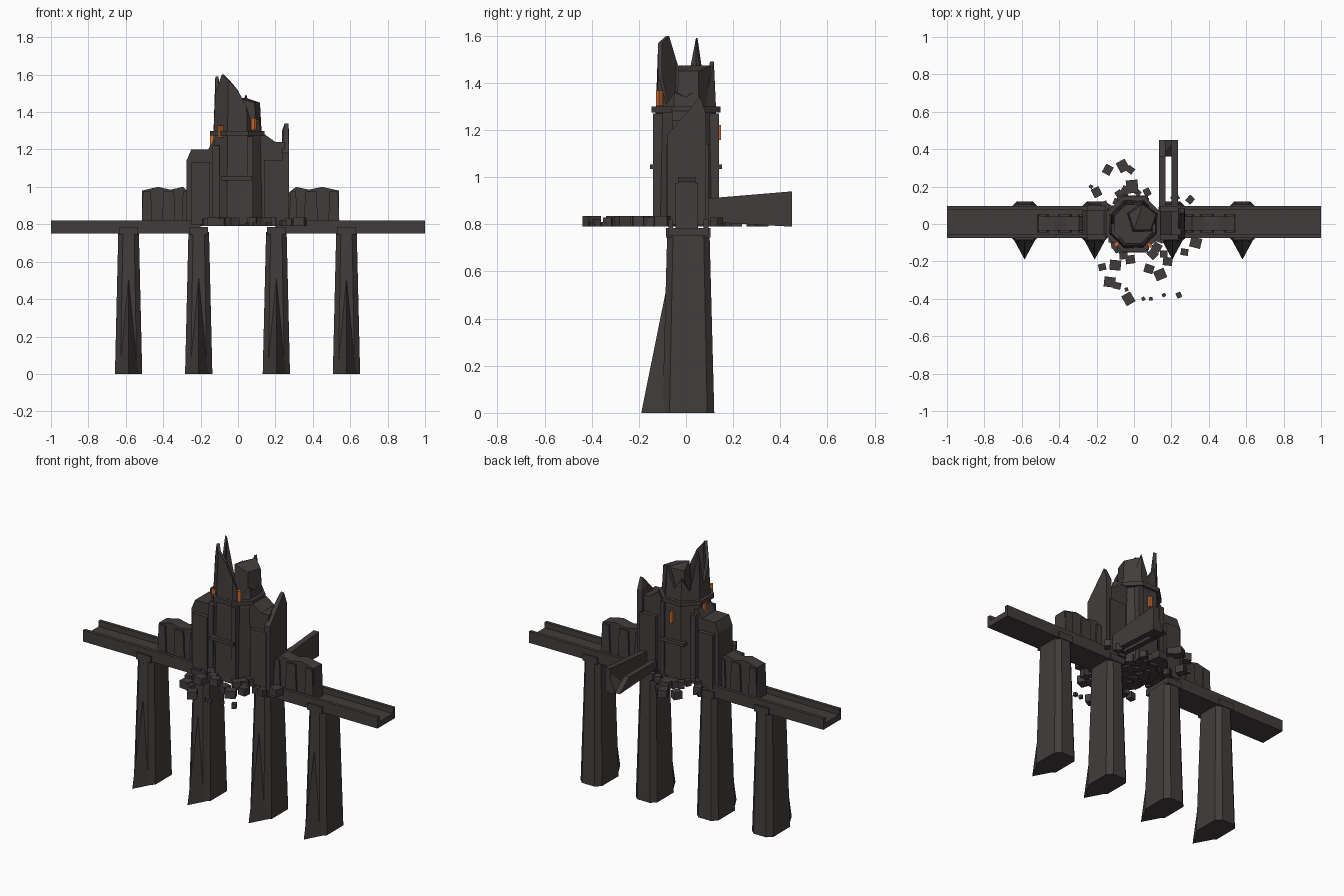
import bpy, bmesh, math, random
from mathutils import Matrix, Vector

cube = bpy.data.objects.get("Cube")
if cube:
    bpy.data.objects.remove(cube, do_unlink=True)
random.seed(4)


def material(name, rgb):
    m = bpy.data.materials.new(name)
    m.use_nodes = True
    m.diffuse_color = (*rgb, 1)
    m.node_tree.nodes["Principled BSDF"].inputs["Base Color"].default_value = (*rgb, 1)
    return m


STONE = material("dark stone", (0.055, 0.046, 0.046))
GLOW = material("orange glow", (0.65, 0.16, 0.03))


def finish(name, bm, mat=STONE):
    bmesh.ops.recalc_face_normals(bm, faces=bm.faces)
    mesh = bpy.data.meshes.new(name)
    bm.to_mesh(mesh)
    bm.free()
    mesh.materials.append(mat)
    ob = bpy.data.objects.new(name, mesh)
    bpy.context.collection.objects.link(ob)
    return ob


def hull(name, points, mat=STONE):
    """Convex block around a few corner points."""
    bm = bmesh.new()
    for p in points:
        bm.verts.new(p)
    bmesh.ops.convex_hull(bm, input=bm.verts)
    bmesh.ops.dissolve_limit(bm, angle_limit=0.01, verts=bm.verts, edges=bm.edges)
    return finish(name, bm, mat)


def prism(name, profile, a, b, axis="y"):
    """Extrude a profile (xz along y, or yz along x) from a to b."""
    bm = bmesh.new()

    def place(p, t):
        return (p[0], t, p[1]) if axis == "y" else (t, p[0], p[1])
    face = bm.faces.new([bm.verts.new(place(p, a)) for p in profile])
    new = bmesh.ops.extrude_face_region(bm, geom=[face])["geom"]
    step = (0, b - a, 0) if axis == "y" else (b - a, 0, 0)
    bmesh.ops.translate(bm, vec=step, verts=[v for v in new if isinstance(v, bmesh.types.BMVert)])
    return finish(name, bm)


def box(name, x, y, z, mat=STONE):
    return hull(name, [(i, j, k) for i in x for j in y for k in z], mat)


def chamfered(hx, y0, y1, z, c):
    """Rectangle with cut corners."""
    return [(s * w, y, z) for s in (-1, 1)
            for w, y in ((hx - c, y0), (hx, y0 + c), (hx, y1 - c), (hx - c, y1))]


def shell(name, levels, heights=None, sides=16, wall=0.018):
    """Octagonal ring wall from (radius, z) levels; heights give a broken rim."""
    bm = bmesh.new()
    rings = []
    loop = levels + [(r - wall, z) for r, z in reversed(levels)]
    for k in range(sides):
        a = k * math.tau / sides
        flat = math.cos(math.pi / 8) if k % 2 == 0 else 1
        top = levels[-1][1]
        ring = []
        for r, z in loop:
            z = heights[k] if heights and z == top else z
            ring.append(bm.verts.new((r * flat * math.cos(a) - 0.003, r * flat * math.sin(a), z)))
        rings.append(ring)
    n = len(loop)
    for k in range(sides):
        p, q = rings[k], rings[(k + 1) % sides]
        for i in range(n):
            bm.faces.new((p[i], p[(i + 1) % n], q[(i + 1) % n], q[i]))
    return finish(name, bm)


# Piers with caps and pointed cutwaters
for i, x in enumerate((-0.585, -0.21, 0.205, 0.58)):
    body = chamfered(0.073, -0.1, 0.12, 0, 0.03) + chamfered(0.055, -0.08, 0.1, 0.76, 0.025)
    cutwater = [(-0.065, -0.07, 0), (0.065, -0.07, 0), (0, -0.19, 0), (0, -0.085, 0.52)]
    for label, pts in (("pier", body), ("cutwater", cutwater)):
        hull(f"{label}_{i + 1}", pts).location.x = x
    box(f"pier_cap_{i + 1}", (x - 0.05, x + 0.05), (-0.085, 0.105), (0.745, 0.785))

# Two broken lengths of bridge with parapets
deck = [(-0.075, 0.75), (0.095, 0.75), (0.095, 0.82), (0.075, 0.82),
        (0.075, 0.785), (-0.055, 0.785), (-0.055, 0.82), (-0.075, 0.82)]
prism("right_deck", deck, -1, -0.2, "x")
prism("left_deck", deck, 0.2, 1, "x")

# Tower: ruined octagonal shell, floor, ring mouldings and inner turret
rim = [1.34, 1.37, 1.33, 1.49, 1.36, 1.43, 1.35, 1.59,
       1.37, 1.5, 1.6, 1.57, 1.52, 1.43, 1.31, 1.36]
shell("tower_shell", [(0.147, 0.795), (0.14, 1.25), (0.128, 1.4)], rim)
shell("tower_ring", [(0.158, 1.275), (0.158, 1.3)], wall=0.025)
circle = [(math.cos(a * math.tau / 8 + math.pi / 8), math.sin(a * math.tau / 8 + math.pi / 8)) for a in range(8)]
hull("tower_core", [(0.13 * c, 0.13 * s, z) for c, s in circle for z in (0.8, 1.27)])
for label, s in (("front", -1), ("back", 1)):
    box(f"{label}_ledge", (-0.09, 0.075), (s * 0.12, s * 0.152), (1.035, 1.055))
    box(f"{label}_buttress", (0.05, 0.08), (s * 0.1, s * 0.14), (0.8, 1.27))
    box(f"{label}_side_buttress", (-0.135, -0.1), (s * 0.06, s * 0.1), (0.8, 1.22))
turret = []
for k in range(5):
    a = k * math.tau / 5 + 0.3
    for r, z in ((0.09, 1.2), (0.076, 1.45 + 0.025 * (k % 2))):
        turret.append((0.045 + r * math.cos(a), 0.03 + r * math.sin(a), z))
hull("inner_turret", turret)

# Glowing window slits
slits = ((0.085, -0.113, 1.335, -45), (-0.093, -0.108, 1.295, 225),
         (-0.139, 0.02, 1.25, 180), (0, 0.136, 1.19, 90), (0.132, 0.03, 1.24, 0))
for i, (x, y, z, turn) in enumerate(slits):
    slit = box(f"window_slit_{i + 1}", (-0.012, 0.012), (-0.009, 0.009), (-0.032, 0.032), GLOW)
    slit.location = (x, y, z)
    slit.rotation_euler.z = math.radians(turn)

# Right wing: stepped broken block
prism("right_wing", [(-0.275, 0.8), (-0.1, 0.8), (-0.1, 1.25), (-0.13, 1.25),
                     (-0.16, 1.2), (-0.25, 1.2), (-0.275, 1.14)], -0.06, 0.075)
box("right_wing_rib", (-0.25, -0.15), (-0.085, 0.1), (0.8, 1.13))

# Left wing: inner block and tall split outer wall
prism("left_wing", [(0.1, 0.8), (0.25, 0.8), (0.25, 1.24), (0.2, 1.24), (0.13, 1.29), (0.1, 1.29)], -0.06, 0.07)
box("left_wing_rib", (0.14, 0.25), (-0.085, 0.095), (0.8, 1.14))
hull("left_wing_outer_wall", [(x, y, z) for x in (0.235, 0.272)
                              for y, z in ((-0.08, 0.8), (-0.08, 1.18), (0.045, 1.3), (0.085, 1.27), (0.085, 0.8))]
     + [(0.25, 0.06, 1.34), (0.27, 0.06, 1.34)])

# Low gate walls on the bridge with pilasters
low = [(0.26, 0.785), (0.54, 0.785), (0.54, 0.98), (0.45, 1.0), (0.38, 0.985), (0.31, 1.0), (0.26, 0.96)]
for label, s, k in (("left", 1, 1), ("right", -1, 0.95)):
    prism(f"{label}_low_wall", [(s * k * x, z) for x, z in low], -0.035, 0.04)
    for i, (a, b) in enumerate(((0.28, 0.31), (0.36, 0.42), (0.49, 0.535))):
        prism(f"{label}_pilaster_{i + 1}", [(s * k * x, z) for x, z in
              ((a - 0.008, 0.785), (b + 0.008, 0.785), (b, 0.975), (a, 0.975))], -0.045, 0.05)

# Fallen length of bridge behind the tower
rail = [(0.09, 0.81), (0.09, 0.91), (0.45, 0.94), (0.45, 0.79)]
prism("fallen_rail_left", rail, 0.2, 0.235, "x")
short_rail = [(0.09, 0.82), (0.09, 0.87), (0.36, 0.87), (0.45, 0.8)]
prism("fallen_rail_right", short_rail, 0.135, 0.168, "x")
hull("fallen_floor", [(0.15, 0.36, 0.8), (0.22, 0.36, 0.8), (0.17, 0.45, 0.79), (0.22, 0.45, 0.79),
                      (0.15, 0.36, 0.82), (0.22, 0.36, 0.85), (0.17, 0.45, 0.81), (0.22, 0.45, 0.93)])


# Rubble: x, y and size in hundredths, plus a random heap under the tower
chunks = [(-14, 29, 5), (-6, 31, 6), (-2, 29, 4), (-20, 17, 5), (-23, 20, 2), (-1, 20, 7), (7, 17, 4),
          (-8, 16, 4), (30, 13, 4), (33, -10, 6), (27, -15, 4), (-17, -23, 4), (-10, -22, 6), (-13, -31, 6),
          (-3, -40, 6), (-2, -19, 5), (8, -24, 5), (14, -27, 6), (18, -20, 5), (5, -40, 2), (9, -40, 2),
          (16, -38, 2), (24, -38, 3), (-4, -35, 2), (10, -16, 5), (-9, -33, 4), (22, 14, 4), (16, -16, 4)]
for _ in range(50):
    a, r = random.uniform(0, math.tau), random.uniform(3, 19)
    chunks.append((r * math.cos(a), r * math.sin(a), random.uniform(3, 5)))
bm = bmesh.new()
for x, y, size in chunks:
    s = size / 100
    h = min(s, 0.045)
    turn = Matrix.Rotation(random.uniform(0, math.pi), 4, "Z")
    place = Matrix.Translation(Vector((x / 100, y / 100, 0.79 + h / 2)))
    bmesh.ops.create_cube(bm, size=1, matrix=place @ turn @ Matrix.Diagonal((s, s * 0.9, h, 1)))
finish("rubble", bm)
